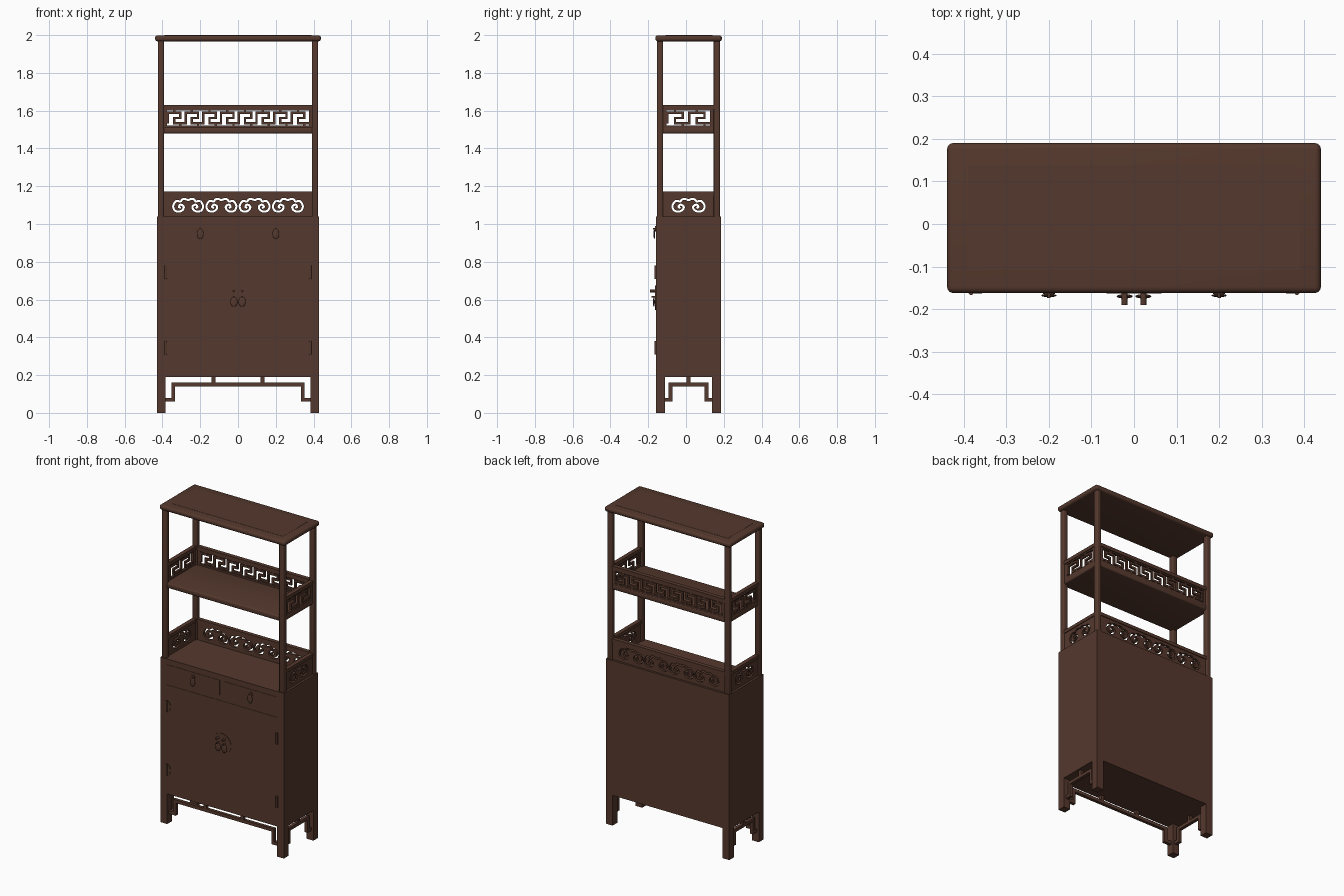
import bpy, bmesh, math
from mathutils import Matrix, Vector

if "Cube" in bpy.data.objects:
    bpy.data.objects.remove(bpy.data.objects["Cube"])

wood = bpy.data.materials.new("dark_brown_wood")
wood.diffuse_color = (0.090, 0.040, 0.026, 1)
wood.use_nodes = True
wood.node_tree.nodes["Principled BSDF"].inputs["Base Color"].default_value = wood.diffuse_color
C = 0.013            # depth centre of the furniture
FRONT = C - 0.171    # front plane of the cabinet
BACK = C + 0.171


def finish(name, bm):
    bmesh.ops.remove_doubles(bm, verts=bm.verts, dist=1e-5)
    bmesh.ops.recalc_face_normals(bm, faces=bm.faces)
    me = bpy.data.meshes.new(name)
    bm.to_mesh(me)
    bm.free()
    me.materials.append(wood)
    ob = bpy.data.objects.new(name, me)
    bpy.context.collection.objects.link(ob)
    return ob


def box(name, x0, x1, y0, y1, z0, z1, bevel=0, seg=2):
    bm = bmesh.new()
    m = Matrix.Translation(((x0 + x1) / 2, (y0 + y1) / 2, (z0 + z1) / 2))
    bmesh.ops.create_cube(bm, size=1, matrix=m @ Matrix.Diagonal((x1 - x0, y1 - y0, z1 - z0, 1)))
    if bevel:
        bmesh.ops.bevel(bm, geom=bm.edges[:], offset=bevel, segments=seg, profile=0.5, affect='EDGES')
    return finish(name, bm)


def rod(name, loc, r, length, axis='Y', seg=24):
    bm = bmesh.new()
    rot = Matrix.Rotation(math.pi / 2, 4, 'X') if axis == 'Y' else Matrix()
    bmesh.ops.create_cone(bm, cap_ends=True, segments=seg, radius1=r, radius2=r, depth=length,
                          matrix=Matrix.Translation(loc) @ rot)
    return finish(name, bm)


def ball(name, loc, size):
    bm = bmesh.new()
    bmesh.ops.create_uvsphere(bm, u_segments=16, v_segments=10, radius=1,
                              matrix=Matrix.Translation(loc) @ Matrix.Diagonal((*size, 1)))
    return finish(name, bm)


def plate(name, loops, depth, loc, side=False):
    """Upright sheet from 2D loops (inner loops are holes), facing y or, if side, x."""
    cu = bpy.data.curves.new(name, 'CURVE')
    cu.dimensions, cu.fill_mode, cu.extrude = '2D', 'BOTH', depth / 2
    for loop in loops:
        sp = cu.splines.new('POLY')
        sp.points.add(len(loop) - 1)
        for p, (x, y) in zip(sp.points, loop):
            p.co = (x, y, 0, 1)
        sp.use_cyclic_u = True
    tmp = bpy.data.objects.new(name, cu)
    bpy.context.collection.objects.link(tmp)
    dg = bpy.context.evaluated_depsgraph_get()
    me = bpy.data.meshes.new_from_object(tmp.evaluated_get(dg))
    bpy.data.objects.remove(tmp)
    bpy.data.curves.remove(cu)
    bm = bmesh.new()
    bm.from_mesh(me)
    bpy.data.meshes.remove(me)
    m = Matrix.Rotation(math.pi / 2, 4, 'X')
    if side:
        m = Matrix.Rotation(math.pi / 2, 4, 'Z') @ m
    bm.transform(Matrix.Translation(loc) @ m)
    return finish(name, bm)


def rect(x0, x1, y0, y1):
    return [(x0, y0), (x1, y0), (x1, y1), (x0, y1)]


def ribbon(path, w):
    """Outline of a stroke of width w along a path, with mitred corners."""
    pts = [Vector(p) for p in path]
    left, right = [], []
    for i, p in enumerate(pts):
        a = (p - pts[i - 1]).normalized() if i else (pts[1] - p).normalized()
        b = (pts[i + 1] - p).normalized() if i < len(pts) - 1 else a
        n1, n2 = Vector((-a.y, a.x)), Vector((-b.y, b.x))
        n = (n1 + n2) / max(1 + n1.dot(n2), 0.3) * w / 2
        left.append(tuple(p + n))
        right.append(tuple(p - n))
    return left + right[::-1]


def smooth(pts, k=4):
    p = [Vector(q) for q in pts]
    p = [2 * p[0] - p[1]] + p + [2 * p[-1] - p[-2]]
    out = []
    for i in range(1, len(p) - 2):
        a, b, c, d = p[i - 1:i + 3]
        for s in range(k):
            t = s / k
            out.append(0.5 * (2 * b + (c - a) * t + (2 * a - 5 * b + 4 * c - d) * t * t
                              + (3 * b - a - 3 * c + d) * t ** 3))
    return out + [p[-2]]


# cabinet body, legs
box("cabinet_body", -0.43, 0.43, FRONT, BACK, 0.19, 1.04)
for sx, xn in ((-1, "left"), (1, "right")):
    xs = sorted((sx * 0.43, sx * 0.383))
    box(xn + "_front_leg", *xs, FRONT, FRONT + 0.047, 0, 0.2)
    box(xn + "_back_leg", *xs, BACK - 0.047, BACK, 0, 0.2)

# stepped aprons between the legs (front and sides)
def apron(name, half, inner, struts, loc, side):
    h = [(half, 0.07), (inner, 0.07), (inner, 0.15)]
    plate(name, [ribbon([(-x, z) for x, z in h] + h[::-1], 0.02)], 0.02, loc, side)
    for s in struts:
        plate(name + "_strut", [rect(s - 0.01, s + 0.01, 0.158, 0.195)], 0.02, loc, side)

apron("front_apron", 0.385, 0.343, (-0.13, 0.13), (0, FRONT + 0.024, 0), False)
for sx, xn in ((-1, "left"), (1, "right")):
    apron(xn + "_apron", 0.128, 0.095, (0,), (sx * 0.406, C, 0), True)

# drawer fronts and doors, nearly flush
for sx, xn in ((-1, "left"), (1, "right")):
    box(xn + "_drawer", *sorted((sx * 0.016, sx * 0.383)), FRONT - 0.002, FRONT + 0.01, 0.91, 1.005)
    box(xn + "_door", *sorted((sx * 0.001, sx * 0.383)), FRONT - 0.002, FRONT + 0.01, 0.222, 0.878)
    # hinges
    for z in (0.345, 0.745):
        arc = [(-sx * 0.026 * math.sin(t * math.pi / 12), 0.035 * math.cos(t * math.pi / 12)) for t in range(13)]
        plate(xn + "_hinge_plate", [arc], 0.004, (sx * 0.383, FRONT - 0.003, z))
        rod(xn + "_hinge_barrel", (sx * 0.383, FRONT - 0.003, z), 0.006, 0.072, 'Z', 12)
    # drawer pull
    rod(xn + "_drawer_rosette", (sx * 0.2, FRONT - 0.004, 0.975), 0.014, 0.006)
    rod(xn + "_drawer_pin", (sx * 0.2, FRONT - 0.008, 0.975), 0.004, 0.016, seg=12)
    ball(xn + "_drawer_drop", (sx * 0.2, FRONT - 0.01, 0.947), (0.018, 0.004, 0.027))
    # door pull
    ball(xn + "_door_drop", (sx * 0.022, FRONT - 0.012, 0.588), (0.019, 0.005, 0.026))
    rod(xn + "_door_drop_pin", (sx * 0.022, FRONT - 0.012, 0.615), 0.005, 0.024, seg=12)
    rod(xn + "_lock_staple", (sx * 0.022, FRONT - 0.016, 0.645), 0.007, 0.032, seg=12)
rod("round_lock_plate", (0, FRONT - 0.003, 0.61), 0.065, 0.004, seg=48)

# upper posts
for sx, xn in ((-1, "left"), (1, "right")):
    for sy, yn in ((-1, "front"), (1, "back")):
        x, y = sx * 0.408, C + sy * 0.15
        box(f"{xn}_{yn}_post", x - 0.0165, x + 0.0165, y - 0.0165, y + 0.0165, 1.03, 1.975, 0.007, 3)

# top board with rounded edge and inset panel
box("top_board", -0.439, 0.439, C - 0.175, C + 0.177, 1.967, 1.999, 0.014, 4)
box("top_panel", -0.39, 0.39, C - 0.121, C + 0.126, 1.99, 2.0)

# middle shelf
box("middle_shelf", -0.418, 0.418, C - 0.16, C + 0.16, 1.48, 1.512, 0.008, 3)


# openwork railings: key fret above, cloud scrolls below
def fret(name, half, hole, n, loc, side):
    z0, z1 = 1.522, 1.6
    plate(name + "_frame", [rect(-half, half, 1.505, 1.612), rect(-hole, hole, z0, z1)], 0.016, loc, side)
    unit, path = 2 * hole / n, []
    for i in range(n):
        for u, v in ((0, .14), (0, .86), (.7, .86), (.7, .5), (.35, .5), (.35, .14)):
            path.append((-hole + (i + u) * unit + 0.004, z0 + v * (z1 - z0)))
        for u, a, b in ((.35, .86, 1.05), (.7, -.05, .14)):
            x = -hole + (i + u) * unit + 0.004
            plate(name + "_stem", [rect(x - 0.006, x + 0.006, z0 + a * (z1 - z0), z0 + b * (z1 - z0))],
                  0.014, loc, side)
    path.append((hole + 0.004, path[-1][1]))
    plate(name + "_key_pattern", [ribbon(path, 0.012)], 0.012, loc, side)
    plate(name + "_rail", [rect(-half, half, 1.608, 1.63)], 0.026, loc, side)


CLOUD = [(0, .93), (.2, 1), (.4, .97), (.52, .82), (.8, .85), (1, .5), (.9, .15), (.6, .05),
         (.35, .2), (.3, .45), (.5, .58), (.62, .42), (.5, .32)]


def clouds(name, half, count, w, loc, side):
    loops = [rect(-half, half, 1.035, 1.158)]
    for i in range(count):
        cx = (i - (count - 1) / 2) * 0.176
        h = [(x * w, 1.062 + y * 0.07) for x, y in CLOUD]
        path = smooth([(-x, z) for x, z in h[:0:-1]] + h)
        loops.append(ribbon([(cx + p.x, p.y) for p in path], 0.011))
    plate(name + "_panel", loops, 0.016, loc, side)
    plate(name + "_rail", [rect(-half, half, 1.152, 1.172)], 0.026, loc, side)


fret("back_fret", 0.395, 0.375, 8, (0, C + 0.15, 0), False)
clouds("back_cloud", 0.395, 4, 0.079, (0, C + 0.15, 0), False)
for sx, xn in ((-1, "left"), (1, "right")):
    fret(xn + "_fret", 0.137, 0.115, 2, (sx * 0.408, C, 0), True)
    clouds(xn + "_cloud", 0.137, 1, 0.085, (sx * 0.408, C, 0), True)

# smooth rounded parts, keep hard edges
for ob in bpy.context.collection.objects:
    ob.select_set(True)
    bpy.context.view_layer.objects.active = ob
bpy.ops.object.shade_smooth_by_angle(angle=math.radians(35))
